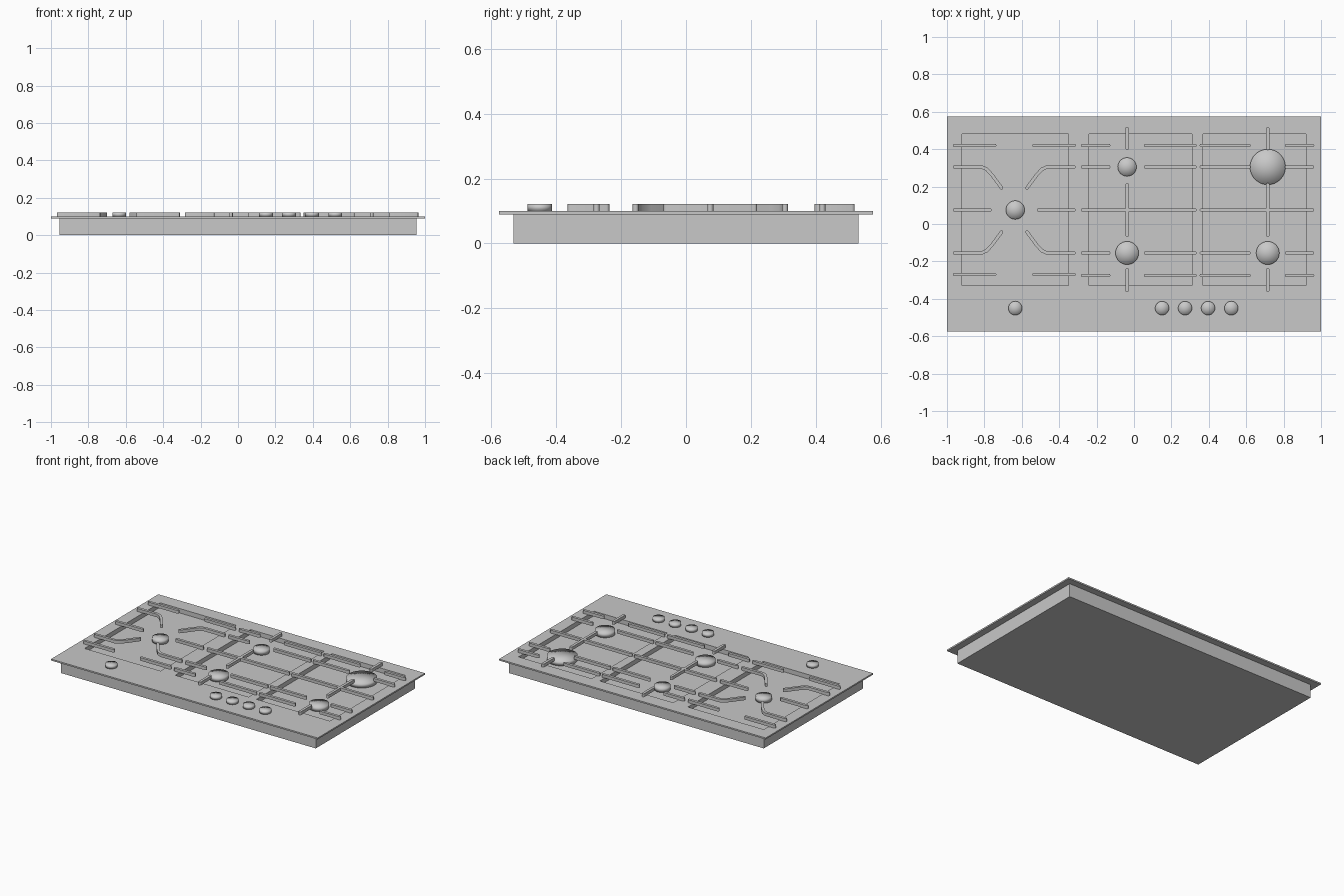
import bpy, bmesh, math
from mathutils import Vector

cube = bpy.data.objects.get("Cube")
if cube:
    bpy.data.objects.remove(cube, do_unlink=True)

GREY = (0.58, 0.58, 0.58, 1)
steel = bpy.data.materials.new("grey_steel")
steel.use_nodes = True
steel.diffuse_color = GREY
steel.node_tree.nodes["Principled BSDF"].inputs["Base Color"].default_value = GREY

TOP, RIM, FLOOR, GRATE = 0.10, 0.09, 0.07, 0.121


def finish(name, bm, smooth=None):
    """Turn a bmesh into an object; smooth is None or the sharp-edge angle."""
    bmesh.ops.recalc_face_normals(bm, faces=bm.faces[:])
    mesh = bpy.data.meshes.new(name)
    bm.to_mesh(mesh)
    bm.free()
    mesh.materials.append(steel)
    obj = bpy.data.objects.new(name, mesh)
    bpy.context.collection.objects.link(obj)
    if smooth is not None:
        bpy.ops.object.select_all(action='DESELECT')
        obj.select_set(True)
        bpy.context.view_layer.objects.active = obj
        if smooth >= 180:
            bpy.ops.object.shade_smooth()
        else:
            bpy.ops.object.shade_smooth_by_angle(angle=math.radians(smooth))
    return obj


def disc(name, x, y, radius, low, high, sides=32):
    """Round cap with softly shaded top."""
    bm = bmesh.new()
    bmesh.ops.create_cone(bm, cap_ends=True, cap_tris=True, segments=sides,
                          radius1=radius, radius2=radius, depth=high - low)
    bmesh.ops.translate(bm, verts=bm.verts[:], vec=(x, y, (low + high) / 2))
    finish(name, bm, 180)


def add_bar(bm, points, half=0.009, steps=6):
    """Upright bar with rounded ends that follows a path in plan."""
    pts = [Vector(p) for p in points]
    dirs = [(b - a).normalized() for a, b in zip(pts, pts[1:])]
    left, right = [], []
    for p, a, b in zip(pts[1:-1], dirs, dirs[1:]):
        t = (a + b).normalized()
        side = Vector((-t.y, t.x)) * half / t.dot(a)
        left.append(p + side)
        right.append(p - side)

    def round_end(p, d):
        base = math.atan2(d.y, d.x) - math.pi / 2
        angles = [base + math.pi * i / steps for i in range(steps + 1)]
        return [p + half * Vector((math.cos(a), math.sin(a))) for a in angles]

    outline = (right + round_end(pts[-1], dirs[-1]) + left[::-1]
               + round_end(pts[0], -dirs[0]))
    face = bm.faces.new([bm.verts.new((p.x, p.y, TOP)) for p in outline])
    new = bmesh.ops.extrude_face_region(bm, geom=[face], use_keep_orig=True)["geom"]
    for v in new:
        if isinstance(v, bmesh.types.BMVert):
            v.co.z = GRATE


# Casing: top sheet with three sunken wells, thin rim and lower box
xs = [-1, -0.92, -0.35, -0.24, 0.31, 0.37, 0.92, 1]
ys = [-0.575, -0.33, 0.48, 0.575]
bm = bmesh.new()
grid = [[bm.verts.new((x, y, TOP)) for y in ys] for x in xs]
wells = []
for i in range(len(xs) - 1):
    for j in range(len(ys) - 1):
        f = bm.faces.new((grid[i][j], grid[i + 1][j], grid[i + 1][j + 1], grid[i][j + 1]))
        if i % 2 and j == 1:
            wells.append(f)
border = [e for e in bm.edges if e.is_boundary]
for f in bmesh.ops.extrude_discrete_faces(bm, faces=wells)["faces"]:
    for v in f.verts:
        v.co.z = FLOOR
for scale_x, scale_y, z in ((1, 1, RIM), (0.955, 0.923, RIM), (0.955, 0.923, 0)):
    new = bmesh.ops.extrude_edge_only(bm, edges=border)["geom"]
    verts = [g for g in new if isinstance(g, bmesh.types.BMVert)]
    border = [g for g in new if isinstance(g, bmesh.types.BMEdge) and g.is_boundary]
    for v in verts:
        # Outer rim vertices keep their place along the edge
        v.co.z = z
        if z == RIM and scale_x != 1:
            v.co.x *= scale_x
            v.co.y *= scale_y
bmesh.ops.edgeloop_fill(bm, edges=border)
finish("cooktop_casing", bm)

# Burner caps
burners = {
    "wok_burner": (-0.635, 0.075, 0.05),
    "small_burner": (-0.037, 0.305, 0.05),
    "middle_front_burner": (-0.037, -0.155, 0.062),
    "left_front_burner": (0.715, -0.155, 0.062),
    "large_burner": (0.715, 0.305, 0.095),
}
for name, (x, y, r) in burners.items():
    disc(name, x, y, r, FLOOR, TOP)

# Control knobs
for n, x in enumerate((-0.635, 0.15, 0.273, 0.396, 0.52)):
    disc(f"control_knob_{n + 1}", x, -0.45, 0.037, TOP, GRATE)

# Wok grate: one quarter mirrored about the burner centre
CX, CY = -0.64, 0.075
quarter = [
    [(0.32, 0.345), (0.105, 0.345)],
    [(0.32, 0.23), (0.175, 0.23), (0.148, 0.218), (0.12, 0.188), (0.068, 0.118)],
]
bm = bmesh.new()
for sx in (-1, 1):
    for sy in (-1, 1):
        for path in quarter:
            add_bar(bm, [(CX + sx * x, CY + sy * y) for x, y in path])
    add_bar(bm, [(CX + sx * 0.32, CY), (CX + sx * 0.13, CY)])
finish("wok_grate", bm, 40)

# Two double grates: broken cross bars, full centre bar and uprights
for name, x0, a, b, x1, mid in (
        ("middle_grate", -0.275, -0.135, 0.062, 0.325, -0.037),
        ("left_grate", 0.36, 0.615, 0.815, 0.955, 0.715)):
    bm = bmesh.new()
    for y in (0.42, 0.305, -0.155, -0.275):
        add_bar(bm, [(x0, y), (a, y)])
        add_bar(bm, [(b, y), (x1, y)])
    add_bar(bm, [(x0, CY), (x1, CY)])
    for low, high in ((0.405, 0.51), (-0.06, 0.21), (-0.355, -0.245)):
        add_bar(bm, [(mid, low), (mid, high)])
    finish(name, bm, 40)
